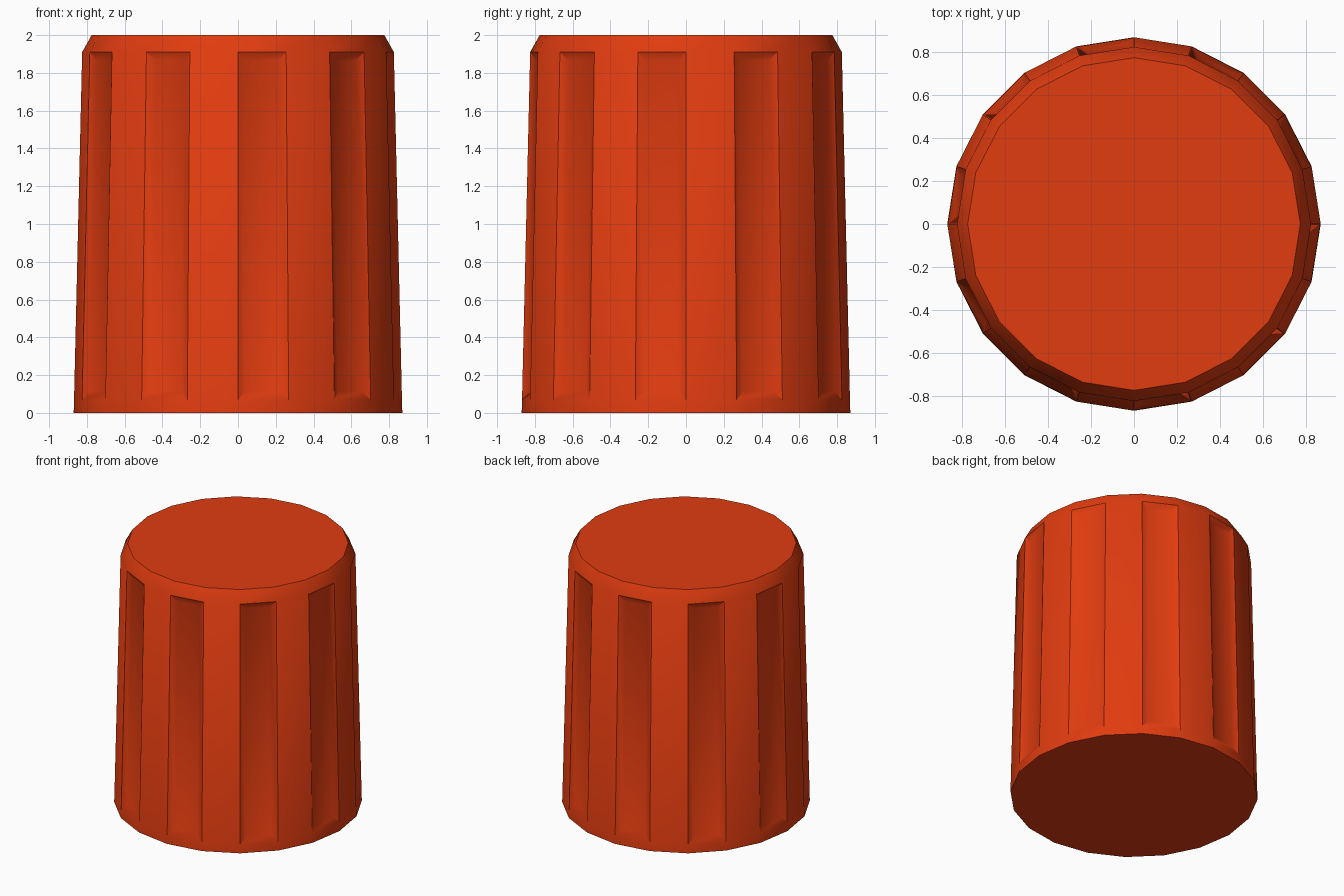
import bpy, bmesh, math

if "Cube" in bpy.data.objects:
    bpy.data.objects.remove(bpy.data.objects["Cube"])

SIDES = 20
# Tapered profile: (radius, height) from base to top
PROFILE = [(0.87, 0.0), (0.868, 0.07), (0.825, 1.91), (0.775, 2.0)]

bm = bmesh.new()
rings = [[bm.verts.new((r * math.cos(2 * math.pi * i / SIDES),
                        r * math.sin(2 * math.pi * i / SIDES), z))
          for i in range(SIDES)] for r, z in PROFILE]

# Side walls, remembering every second tall face as a grip panel
panels = []
for level in range(len(rings) - 1):
    low, high = rings[level], rings[level + 1]
    for i in range(SIDES):
        j = (i + 1) % SIDES
        face = bm.faces.new((low[i], low[j], high[j], high[i]))
        if level == 1 and i % 2 == 1:
            panels.append(face)

# Flat base and top
bm.faces.new(rings[0][::-1])
bm.faces.new(rings[-1])
bm.normal_update()

# Shallow recessed grip panels with sloping walls
bmesh.ops.inset_individual(bm, faces=panels, thickness=0.045, depth=-0.022,
                           use_even_offset=True)
bm.normal_update()

mesh = bpy.data.meshes.new("ribbed_cap")
bm.to_mesh(mesh)
bm.free()
cap = bpy.data.objects.new("ribbed_cap", mesh)
bpy.context.collection.objects.link(cap)

# Orange-red plastic
mat = bpy.data.materials.new("orange_red")
mat.diffuse_color = (0.75, 0.045, 0.005, 1)
mat.use_nodes = True
mat.node_tree.nodes["Principled BSDF"].inputs["Base Color"].default_value = mat.diffuse_color
mesh.materials.append(mat)

# Smooth walls, crisp panel and cap edges
bpy.context.view_layer.objects.active = cap
cap.select_set(True)
bpy.ops.object.shade_smooth_by_angle(angle=math.radians(30))
